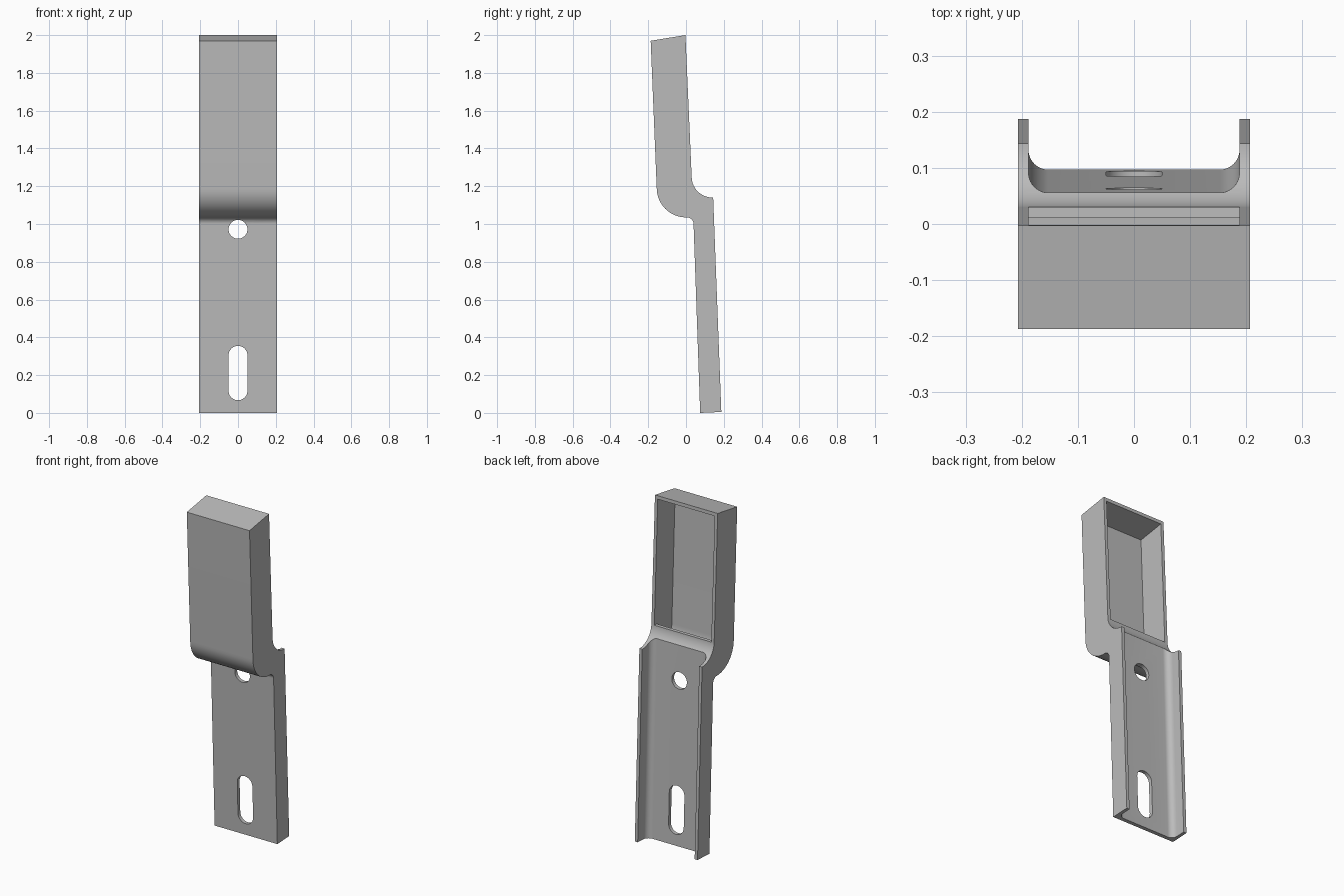
import bpy
import bmesh
from math import sin, cos, radians
from mathutils import Vector

if "Cube" in bpy.data.objects:
    bpy.data.objects.remove(bpy.data.objects["Cube"], do_unlink=True)

HALF_W = 0.207   # half width of the bracket
INNER = 0.188    # half width between the side walls
SLOPE = -0.035   # lean of the lower leg


def arc(cx, cy, r, start, end, steps=14):
    """Points on an arc, angles in degrees."""
    angles = [radians(start + (end - start) * i / steps) for i in range(steps + 1)]
    return [(cx + r * cos(a), cy + r * sin(a)) for a in angles]


def prism(name, profile, to_3d, offset):
    """Extrude a flat profile, placed by to_3d, along an offset vector."""
    bm = bmesh.new()
    face = bm.faces.new([bm.verts.new(to_3d(p)) for p in profile])
    new = bmesh.ops.extrude_face_region(bm, geom=[face])["geom"]
    bmesh.ops.translate(bm, vec=Vector(offset),
                        verts=[g for g in new if isinstance(g, bmesh.types.BMVert)])
    bmesh.ops.recalc_face_normals(bm, faces=bm.faces)
    mesh = bpy.data.meshes.new(name)
    bm.to_mesh(mesh)
    bm.free()
    obj = bpy.data.objects.new(name, mesh)
    bpy.context.collection.objects.link(obj)
    return obj


def side_prism(name, profile, half):
    return prism(name, profile, lambda p: (-half, p[0], p[1]), (2 * half, 0, 0))


# Bracket body: side outline with an S-bend between leg and box
outline = [(0.075, 0)]
outline += arc(0.005, 1.0, 0.035, 0, 90)
outline += arc(0.0, 1.19, 0.155, 270, 180)
outline += [(-0.187, 1.97), (-0.003, 2.0)]
outline += arc(0.14, 1.25, 0.11, 180, 272)
outline += [(0.187, 0.005)]
bracket = side_prism("bracket", outline, HALF_W)

# Box hollow: open at the back, following the bend inside
hollow = [(0.06, 1.24)]
hollow += arc(0.14, 1.25, 0.13, 184, 217)
hollow += [(0.036, 1.06)]
hollow += arc(0.0, 1.19, 0.135, 270, 180)
hollow += [(-0.166, 1.953), (0.06, 1.99)]
cutters = [side_prism("box_hollow_cutter", hollow, INNER)]

# Leg channel: rounded inner corners, swept along the leaning leg
r = 0.035
base = 0.097
section = [(INNER, 0.4), (-INNER, 0.4)]
section += arc(-INNER + r, base + r, r, 180, 270, 10)
section += arc(INNER - r, base + r, r, 270, 360, 10)
cutters.append(prism("leg_channel_cutter", section,
                     lambda p: (p[0], p[1] - 0.1 * SLOPE, -0.1),
                     (0, 1.4 * SLOPE, 1.4)))


# Screw hole and slot through the leg plate
def hole(name, low, high, radius=0.05):
    shape = arc(0, high, radius, 0, 180, 16) + arc(0, low, radius, 180, 360, 16)
    if low == high:
        shape = arc(0, low, radius, 0, 348.75, 31)
    return prism(name, shape, lambda p: (p[0], 0.02, p[1]), (0, 0.3, 0))


cutters.append(hole("screw_hole_cutter", 0.972, 0.972))
cutters.append(hole("slot_cutter", 0.117, 0.305))

# Cut, bake the result and drop the cutters
for cutter in cutters:
    cutter.hide_render = True
    mod = bracket.modifiers.new(cutter.name, "BOOLEAN")
    mod.operation = "DIFFERENCE"
    mod.solver = "EXACT"
    mod.object = cutter
evaluated = bracket.evaluated_get(bpy.context.evaluated_depsgraph_get())
baked = bpy.data.meshes.new_from_object(evaluated)
bracket.modifiers.clear()
bracket.data = baked
for cutter in cutters:
    bpy.data.objects.remove(cutter, do_unlink=True)

# Plain grey metal
grey = bpy.data.materials.new("grey_metal")
grey.use_nodes = True
colour = (0.5, 0.5, 0.5, 1)
grey.diffuse_color = colour
grey.node_tree.nodes["Principled BSDF"].inputs["Base Color"].default_value = colour
bracket.data.materials.clear()
bracket.data.materials.append(grey)

bpy.ops.object.select_all(action="DESELECT")
bracket.select_set(True)
bpy.context.view_layer.objects.active = bracket
bpy.ops.object.shade_smooth_by_angle(angle=radians(30))
